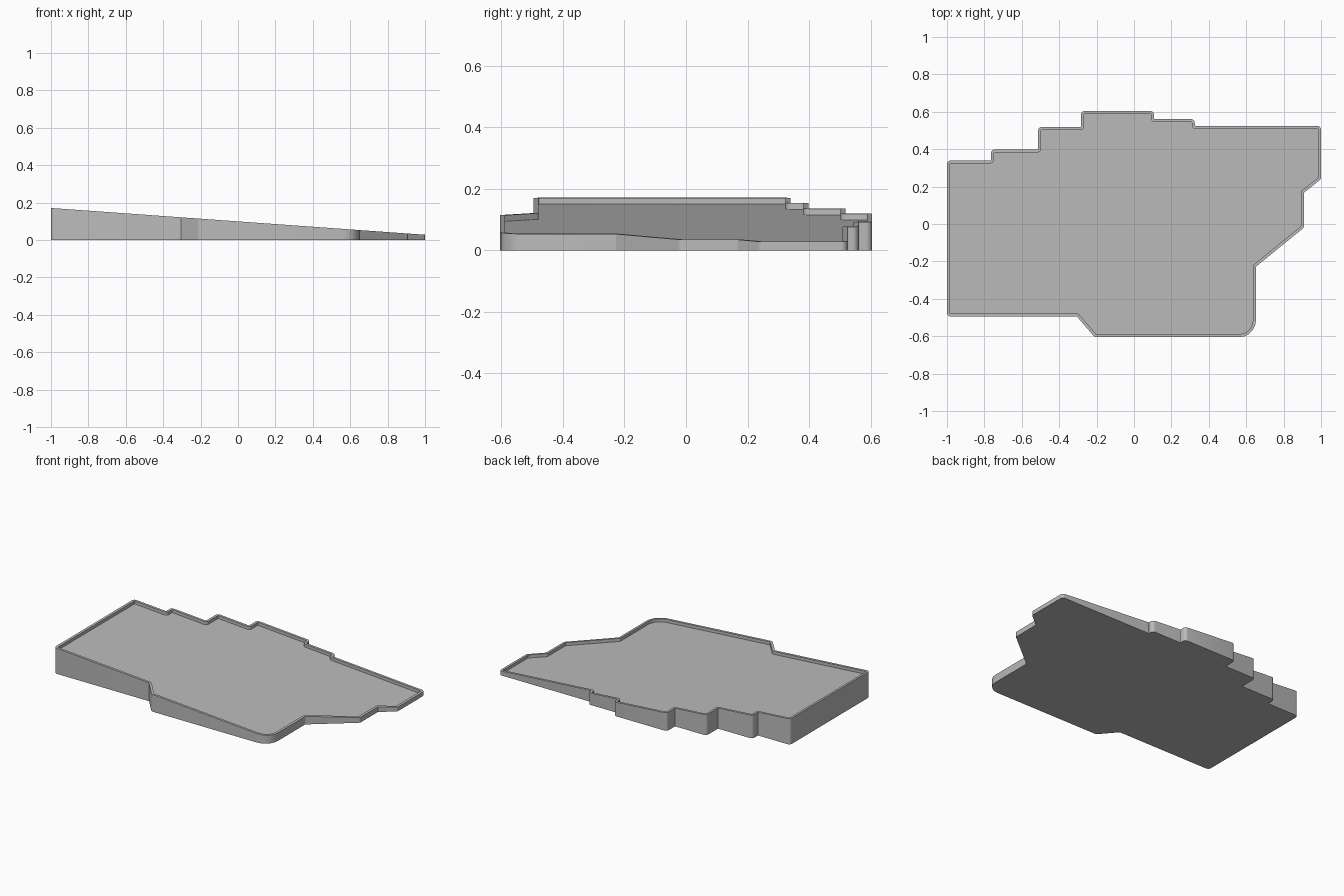
import bpy, bmesh, math
from mathutils import Vector

if "Cube" in bpy.data.objects:
    bpy.data.objects.remove(bpy.data.objects["Cube"], do_unlink=True)

RIM = 0.016      # width of the raised lip
DEPTH = 0.02     # depth of the recessed floor
STEPS = 5        # segments per rounded corner
BIG = 3          # index of the one large rounded corner

# Outline corners, counter-clockwise from the front right
corners = [Vector(p) for p in [
    (-1, -.495), (-.305, -.495), (-.21, -.605), (.652, -.605),
    (.652, -.228), (.908, -.02), (.908, .167), (1, .24),
    (1, .525), (.325, .525), (.325, .561), (.107, .561),
    (.107, .605), (-.283, .605), (-.283, .519), (-.513, .519),
    (-.513, .398), (-.765, .398), (-.765, .34), (-1, .34)]]


def slope(x):
    """Height of the sloping rim."""
    return 0.0995 - 0.0715 * x


def rounded_outline(inset):
    """Inset the outline and round each corner with a fixed point count."""
    n = len(corners)
    points = []
    for i, c in enumerate(corners):
        d0 = (c - corners[i - 1]).normalized()
        d1 = (corners[(i + 1) % n] - c).normalized()
        n0, n1 = Vector((-d0.y, d0.x)), Vector((-d1.y, d1.x))
        turn = math.atan2(d0.cross(d1), d0.dot(d1))
        side = 1 if turn > 0 else -1
        corner = c + (n0 + n1) * inset / (1 + n0.dot(n1))
        radius = 0.09 if i == BIG else (0.021 if side > 0 else 0.004)
        radius -= side * inset
        start = corner - d0 * radius * math.tan(abs(turn) / 2)
        centre = start + n0 * radius * side
        for k in range(STEPS + 1):
            a = turn * k / STEPS
            ca, sa = math.cos(a), math.sin(a)
            v = start - centre
            points.append(centre + Vector((v.x * ca - v.y * sa,
                                           v.x * sa + v.y * ca)))
    return points


def bridge(bm, low, high):
    n = len(low)
    for i in range(n):
        j = (i + 1) % n
        bm.faces.new((low[i], low[j], high[j], high[i]))


# Wedge-shaped tray: flat base, outer wall, lip, inner wall, sloping floor
outer, inner = rounded_outline(0), rounded_outline(RIM)
bm = bmesh.new()
base = [bm.verts.new((p.x, p.y, 0)) for p in outer]
lip_out = [bm.verts.new((p.x, p.y, slope(p.x))) for p in outer]
lip_in = [bm.verts.new((p.x, p.y, slope(p.x))) for p in inner]
floor = [bm.verts.new((p.x, p.y, slope(p.x) - DEPTH)) for p in inner]
bm.faces.new(base[::-1])
bridge(bm, base, lip_out)
bridge(bm, lip_out, lip_in)
bridge(bm, lip_in, floor)
bm.faces.new(floor)

mesh = bpy.data.meshes.new("sloped_tray")
bm.to_mesh(mesh)
bm.free()
tray = bpy.data.objects.new("sloped_tray", mesh)
bpy.context.collection.objects.link(tray)

# Plain grey finish
grey = bpy.data.materials.new("plain_grey")
grey.use_nodes = True
colour = (0.5, 0.5, 0.5, 1)
grey.diffuse_color = colour
grey.node_tree.nodes["Principled BSDF"].inputs["Base Color"].default_value = colour
mesh.materials.append(grey)

bpy.ops.object.select_all(action='DESELECT')
tray.select_set(True)
bpy.context.view_layer.objects.active = tray
bpy.ops.object.shade_smooth_by_angle(angle=math.radians(30))
